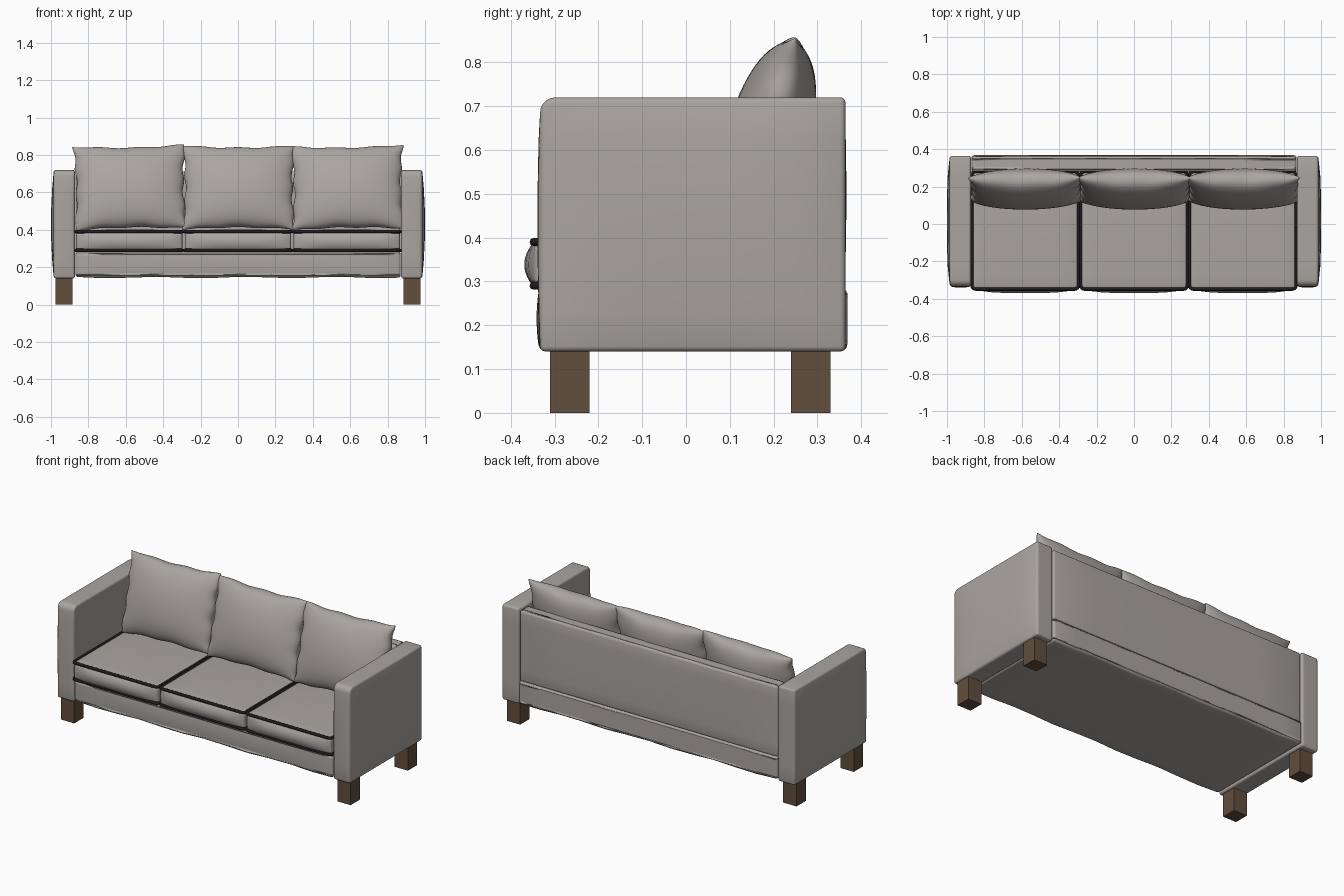
import bpy, bmesh, math
from mathutils import Vector, Matrix

if "Cube" in bpy.data.objects:
    bpy.data.objects.remove(bpy.data.objects["Cube"])


def material(name, rgb):
    m = bpy.data.materials.new(name)
    m.diffuse_color = (*rgb, 1)
    m.use_nodes = True
    m.node_tree.nodes["Principled BSDF"].inputs["Base Color"].default_value = m.diffuse_color
    return m


FABRIC = material("warm grey fabric", (0.40, 0.378, 0.355))
WOOD = material("dark brown wood", (0.12, 0.077, 0.047))
PIPING = material("black piping", (0.012, 0.012, 0.012))


def finish(bm, name, mat, smooth=True):
    bmesh.ops.recalc_face_normals(bm, faces=bm.faces)
    for f in bm.faces:
        f.smooth = smooth
    me = bpy.data.meshes.new(name)
    bm.to_mesh(me)
    bm.free()
    me.materials.append(mat)
    ob = bpy.data.objects.new(name, me)
    bpy.context.collection.objects.link(ob)
    return ob


def soft_box(name, lo, hi, bevel, bulge=None, front_round=0, cuts=5, ripple=0):
    """Upholstered box; bulge maps (axis, side) to how far that face swells."""
    lo, hi = Vector(lo), Vector(hi)
    mid, half = (lo + hi) / 2, (hi - lo) / 2
    bm = bmesh.new()
    bmesh.ops.create_cube(bm, size=2)
    bmesh.ops.subdivide_edges(bm, edges=bm.edges[:], cuts=cuts, use_grid_fill=True)
    round_edges = [e for e in bm.edges
                   if all(v.co.y < -0.999 and v.co.z > 0.999 for v in e.verts)]
    for v in bm.verts:
        n = v.co.copy()
        p = Vector([mid[i] + n[i] * half[i] for i in range(3)])
        for (axis, side), amount in (bulge or {}).items():
            if n[axis] * side > 0.999:
                a, b = [n[i] for i in range(3) if i != axis]
                p[axis] += side * amount * (1 - a ** 4) * (1 - b * b)
        if ripple and n.z < -0.999:
            p.z += ripple * math.sin(p.x * 13 + 1)
        v.co = p
    if front_round:
        bmesh.ops.bevel(bm, geom=round_edges, offset=front_round, segments=5,
                        profile=0.5, affect='EDGES')
    ob = finish(bm, name, FABRIC)
    mod = ob.modifiers.new("soft edges", 'BEVEL')
    mod.width = bevel
    mod.segments = 3
    mod.limit_method = 'ANGLE'
    mod.angle_limit = math.radians(45)
    mod.use_clamp_overlap = False
    return ob


def piping(name, x0, x1, y0, y1, z, r=0.02):
    """Thin cord running round a seat cushion seam."""
    pts = []
    for cx, cy, start in ((x1 - r, y1 - r, 0), (x0 + r, y1 - r, 90),
                          (x0 + r, y0 + r, 180), (x1 - r, y0 + r, 270)):
        for k in range(5):
            a = math.radians(start + k * 22.5)
            pts.append((cx + r * math.cos(a), cy + r * math.sin(a), z, 1))
    cu = bpy.data.curves.new(name, 'CURVE')
    cu.dimensions = '3D'
    cu.bevel_depth = 0.009
    cu.bevel_resolution = 2
    sp = cu.splines.new('POLY')
    sp.points.add(len(pts) - 1)
    for p, co in zip(sp.points, pts):
        p.co = co
    sp.use_cyclic_u = True
    cu.materials.append(PIPING)
    bpy.context.collection.objects.link(bpy.data.objects.new(name, cu))


def pillow(name, x, roll, phase):
    """Plump square pillow with pinched corners, leaning on the backrest."""
    bm = bmesh.new()
    for side in (1, -1):
        made = bmesh.ops.create_grid(bm, x_segments=32, y_segments=32, size=1)
        for v in made["verts"]:
            u = math.sin(v.co.x * math.pi / 2)
            w = math.sin(v.co.y * math.pi / 2)
            puff = max(0, (1 - u * u) * (1 - w * w)) ** 0.42
            crease = 0.005 * u ** 8 * math.sin(11 * w + phase)
            v.co = (0.299 * u * (1 - 0.045 * (1 - w * w)) + crease,
                    0.232 * w * (1 - 0.06 * (1 - u * u)) + 0.003 * w ** 8 * math.sin(9 * u + phase),
                    side * 0.095 * puff)
    bmesh.ops.remove_doubles(bm, verts=bm.verts[:], dist=0.0004)
    ob = finish(bm, name, FABRIC)
    ob.matrix_world = (Matrix.Translation((x, 0.187, 0.626))
                       @ Matrix.Rotation(math.radians(75), 4, 'X')
                       @ Matrix.Rotation(math.radians(roll), 4, 'Z'))


# Base and backrest
soft_box("base", (-0.87, -0.335, 0.145), (0.87, 0.368, 0.285), 0.015,
         {(1, -1): 0.006}, cuts=11, ripple=0.004)
soft_box("backrest", (-0.868, 0.28, 0.28), (0.868, 0.362, 0.712), 0.014,
         {(1, 1): 0.004})

# Arms and legs, mirrored left and right
for side, label in ((-1, "left"), (1, "right")):
    xs = sorted((side * 0.872, side * 0.985))
    soft_box(label + "_arm", (xs[0], -0.333, 0.14), (xs[1], 0.364, 0.72), 0.012,
             {(0, side): 0.015, (1, -1): 0.006}, front_round=0.035)
    for y, place in ((-0.265, "front"), (0.285, "back")):
        bm = bmesh.new()
        bmesh.ops.create_cube(bm, size=1, matrix=Matrix.Translation((side * 0.93, y, 0.0725))
                              @ Matrix.Diagonal((0.09, 0.09, 0.145, 1)))
        finish(bm, f"{place}_{label}_leg", WOOD, smooth=False)

# Seat cushions with piping, and back pillows
for i, (roll, label) in enumerate(((1.2, "left"), (0, "middle"), (1.0, "right"))):
    x = (i - 1) * 0.582
    x0, x1 = x - 0.284, x + 0.284
    soft_box(label + "_seat_cushion", (x0, -0.345, 0.284), (x1, 0.28, 0.393), 0.012,
             {(1, -1): 0.024, (2, 1): 0.008}, cuts=9)
    for z, seam in ((0.29, "lower"), (0.39, "upper")):
        piping(f"{label}_{seam}_piping", x0 - 0.001, x1 + 0.001, -0.348, 0.28, z)
    pillow(label + "_back_pillow", x + 0.004, roll, i * 1.7)
